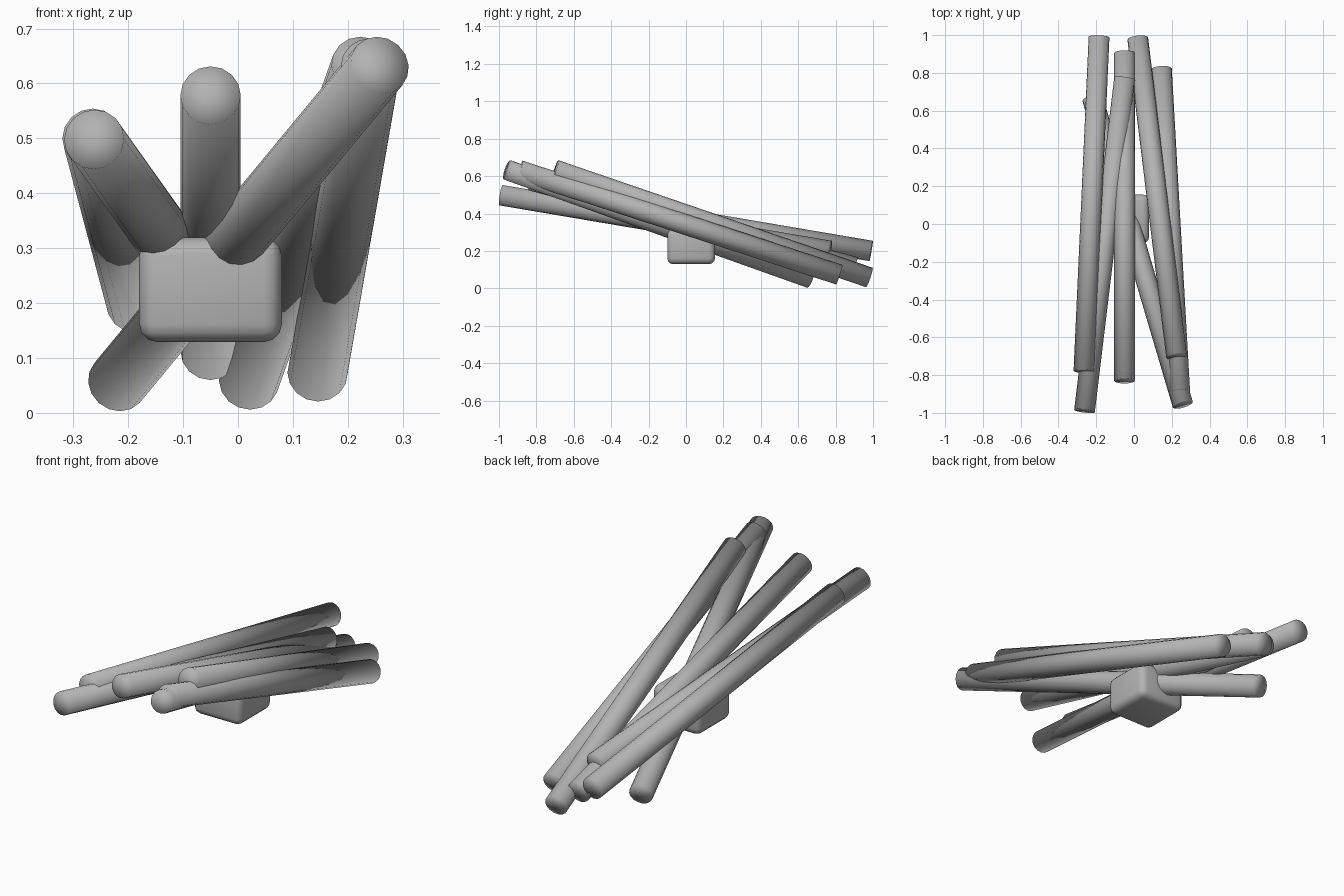
import bpy
from mathutils import Vector

if "Cube" in bpy.data.objects:
    bpy.data.objects.remove(bpy.data.objects["Cube"])

grey = bpy.data.materials.new("plain_grey")
grey.diffuse_color = (0.45, 0.45, 0.45, 1.0)
grey.use_nodes = True
grey.node_tree.nodes["Principled BSDF"].inputs["Base Color"].default_value = grey.diffuse_color


def rod(name, front, back, radius=0.055):
    """Smooth straight rod running between two end centres."""
    a, b = Vector(front), Vector(back)
    bpy.ops.mesh.primitive_cylinder_add(
        vertices=16, radius=radius, depth=(b - a).length,
        end_fill_type='TRIFAN', location=(a + b) / 2,
        rotation=(b - a).to_track_quat('Z', 'Y').to_euler())
    obj = bpy.context.object
    obj.name = name
    obj.data.materials.append(grey)
    bpy.ops.object.shade_smooth()


# Sloping rods, high at the front and low at the back
rods = [
    ("rod_outer_left", (-0.265, -0.78, 0.50), (-0.185, 0.99, 0.20)),
    ("rod_inner_left", (-0.262, -0.99, 0.498), (-0.05, 0.77, 0.20)),
    ("rod_middle", (-0.05, -0.83, 0.578), (-0.05, 0.905, 0.113)),
    ("rod_inner_right", (0.225, -0.70, 0.633), (0.02, 0.98, 0.058)),
    ("rod_outer_right", (0.242, -0.89, 0.63), (0.145, 0.82, 0.073)),
    ("rod_crossing", (0.258, -0.955, 0.633), (-0.22, 0.665, 0.055)),
]
for name, front, back in rods:
    rod(name, front, back)

# Rounded block under the rods
bpy.ops.mesh.primitive_cube_add(size=1, location=(-0.05, 0.028, 0.224))
block = bpy.context.object
block.name = "block"
block.scale = (0.26, 0.256, 0.19)
bpy.ops.object.transform_apply(location=False, rotation=False, scale=True)
bevel = block.modifiers.new("rounded_edges", 'BEVEL')
bevel.width = 0.033
bevel.segments = 3
block.data.materials.append(grey)
bpy.ops.object.shade_smooth()
